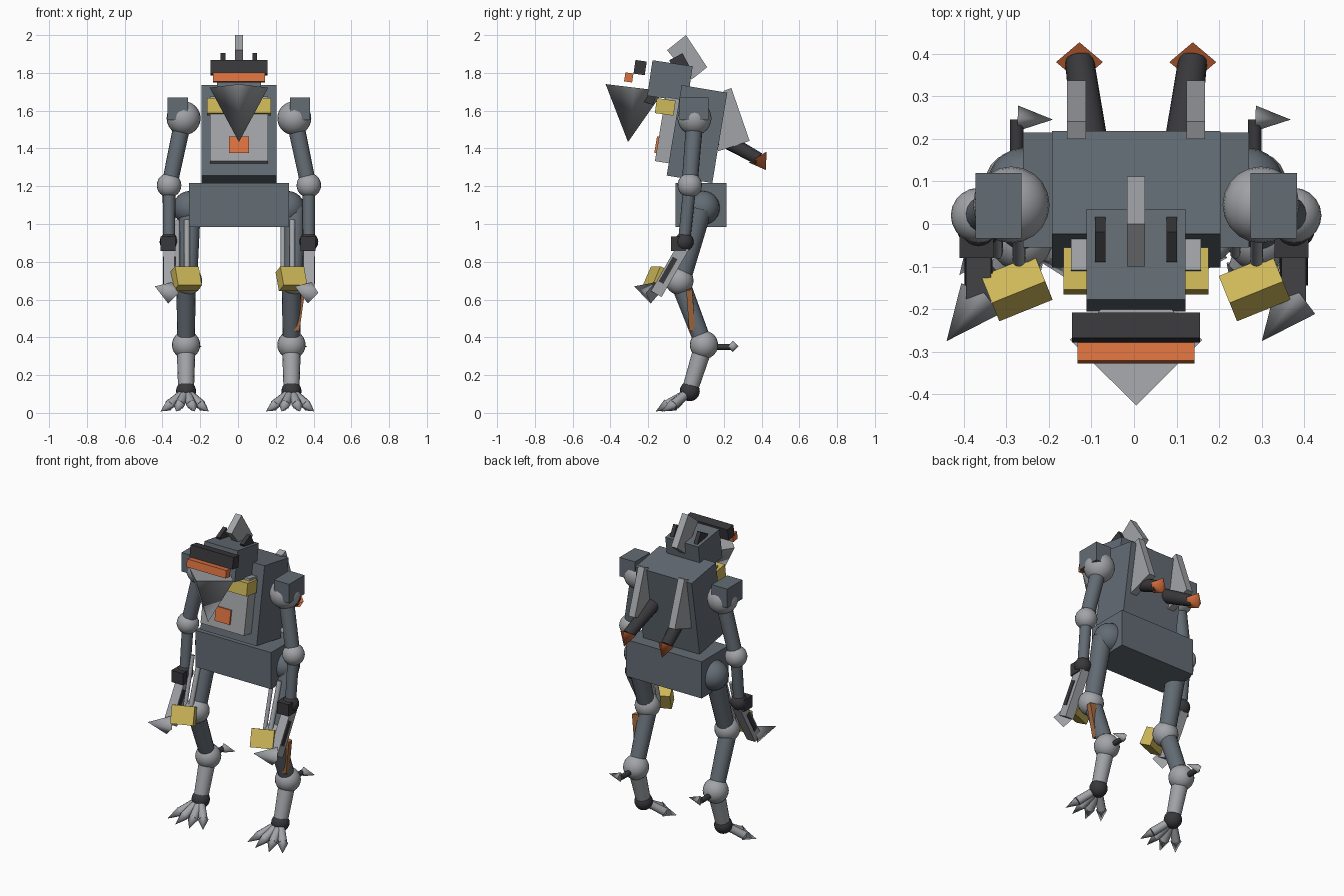
import bpy, bmesh, math
from mathutils import Vector, Matrix

if "Cube" in bpy.data.objects:
    bpy.data.objects.remove(bpy.data.objects["Cube"])


def mat(name, r, g, b):
    m = bpy.data.materials.new(name)
    m.diffuse_color = (r, g, b, 1)
    m.use_nodes = True
    m.node_tree.nodes["Principled BSDF"].inputs["Base Color"].default_value = m.diffuse_color
    return m


STEEL = mat("blue_steel", 0.125, 0.15, 0.175)
LIGHT = mat("light_metal", 0.36, 0.37, 0.39)
DARK = mat("dark_metal", 0.04, 0.04, 0.045)
ORANGE = mat("orange", 0.72, 0.17, 0.05)
YELLOW = mat("yellow", 0.62, 0.48, 0.10)
BROWN = mat("copper", 0.36, 0.14, 0.05)
CX = 0.005  # body centreline


def finish(name, bm, material, angle):
    bmesh.ops.recalc_face_normals(bm, faces=bm.faces[:])
    me = bpy.data.meshes.new(name)
    bm.to_mesh(me)
    bm.free()
    me.materials.append(material)
    ob = bpy.data.objects.new(name, me)
    bpy.context.collection.objects.link(ob)
    if angle:
        bpy.ops.object.select_all(action='DESELECT')
        ob.select_set(True)
        bpy.context.view_layer.objects.active = ob
        bpy.ops.object.shade_smooth_by_angle(angle=math.radians(angle))
    return ob


def box(name, c, size, m, rx=0, rz=0, ry=0):
    bm = bmesh.new()
    bmesh.ops.create_cube(bm, size=1)
    mx = (Matrix.Translation(c) @ Matrix.Rotation(math.radians(rz), 4, 'Z')
          @ Matrix.Rotation(math.radians(ry), 4, 'Y')
          @ Matrix.Rotation(math.radians(rx), 4, 'X') @ Matrix.Diagonal((*size, 1)))
    bmesh.ops.transform(bm, matrix=mx, verts=bm.verts[:])
    return finish(name, bm, m, 0)


def ball(name, c, r, m):
    bm = bmesh.new()
    bmesh.ops.create_uvsphere(bm, u_segments=20, v_segments=12, radius=r)
    bmesh.ops.translate(bm, vec=Vector(c), verts=bm.verts[:])
    return finish(name, bm, m, 40)


def rod(name, a, b, r1, r2, m, sides=16):
    a, b = Vector(a), Vector(b)
    d = b - a
    bm = bmesh.new()
    bmesh.ops.create_cone(bm, cap_ends=True, segments=sides, radius1=r1, radius2=r2, depth=d.length)
    mx = Matrix.Translation((a + b) / 2) @ d.to_track_quat('Z', 'Y').to_matrix().to_4x4()
    bmesh.ops.transform(bm, matrix=mx, verts=bm.verts[:])
    return finish(name, bm, m, 95 if sides == 4 else 40)


def spike(name, a, b, r, m):
    return rod(name, a, b, r, 0, m, 4)


def plate(name, profile, x, width, m):
    """Side profile (y, z) extruded along x."""
    bm = bmesh.new()
    f = bm.faces.new([bm.verts.new((x - width / 2, y, z)) for y, z in profile])
    ext = bmesh.ops.extrude_face_region(bm, geom=[f])
    vs = [v for v in ext['geom'] if isinstance(v, bmesh.types.BMVert)]
    bmesh.ops.translate(bm, vec=(width, 0, 0), verts=vs)
    return finish(name, bm, m, 0)


# Torso and pelvis
box("torso", (CX, 0.058, 1.476), (0.395, 0.245, 0.485), STEEL, rx=-9.4)
box("pelvis", (CX, 0.08, 1.10), (0.53, 0.27, 0.232), STEEL)
box("chest_plate", (CX, -0.097, 1.497), (0.305, 0.08, 0.345), LIGHT, rx=-9.4)
box("chest_core", (CX, -0.146, 1.418), (0.105, 0.03, 0.088), ORANGE, rx=-9.4)
box("collar", (CX, -0.11, 1.62), (0.34, 0.10, 0.08), YELLOW, rx=-8)

# Head
box("head", (CX, -0.085, 1.757), (0.232, 0.215, 0.19), STEEL, rx=-8.5)
box("brow", (CX, -0.243, 1.828), (0.30, 0.06, 0.073), DARK, rx=-8.5)
box("visor", (CX, -0.303, 1.776), (0.275, 0.043, 0.048), ORANGE, rx=-8.5)
box("jaw", (CX, -0.205, 1.665), (0.12, 0.08, 0.045), DARK, rx=-20)
spike("beak", (CX, -0.272, 1.722), (CX, -0.307, 1.434), 0.155, LIGHT)
plate("crest", [(-0.10, 1.92), (0, 2.0), (0.112, 1.83), (0.03, 1.765)], CX, 0.042, LIGHT)
for s in (-1, 1):
    box("ear_fin", (CX + s * 0.084, -0.035, 1.85), (0.025, 0.08, 0.08), DARK, rx=28)

# Back fins and exhausts
for s in (-1, 1):
    plate("back_fin", [(0.20, 1.705), (0.24, 1.72), (0.337, 1.44), (0.17, 1.385)],
          CX + s * 0.14, 0.044, LIGHT)
    rod("exhaust_pipe", (CX + s * 0.105, 0.17, 1.465), (CX + s * 0.133, 0.385, 1.345), 0.042, 0.034, DARK)
    spike("exhaust_tip", (CX + s * 0.133, 0.38, 1.354), (CX + s * 0.133, 0.423, 1.286), 0.055, ORANGE)

# Arms: joints are mirrored, claws lean the same way
for s in (-1, 1):
    ball("shoulder_ball", (CX + s * 0.293, 0.045, 1.56), 0.09, LIGHT)
    box("shoulder_pad", (CX + s * 0.323, 0.043, 1.61), (0.108, 0.153, 0.12), STEEL)
    rod("upper_arm", (CX + s * 0.30, 0.045, 1.53), (CX + s * 0.365, 0.02, 1.22), 0.045, 0.042, STEEL)
    x = CX + s * 0.37
    ball("elbow", (x, 0.02, 1.205), 0.065, LIGHT)
    rod("forearm", (x, 0.02, 1.20), (x, -0.01, 0.91), 0.034, 0.032, STEEL)
    ball("wrist", (x, -0.01, 0.905), 0.05, DARK)
    box("wrist_guard", (x - 0.005, -0.04, 0.895), (0.08, 0.08, 0.075), DARK)
    box("hand", (x, -0.085, 0.755), (0.058, 0.065, 0.29), LIGHT, rx=-30)
    box("hand_slot", (x + 0.029, -0.095, 0.755), (0.008, 0.028, 0.15), DARK, rx=-30)
    box("hand_slot", (x - 0.029, -0.095, 0.755), (0.008, 0.028, 0.15), DARK, rx=-30)
    spike("hand_claw", (x + 0.005, -0.175, 0.635), (x - 0.075, -0.275, 0.67), 0.058, LIGHT)

# Legs: same leg repeated on each side
for x in (-0.275, 0.283):
    ball("hip", (x + 0.02 * (1 if x < 0 else -1), 0.09, 1.085), 0.09, STEEL)
    rod("thigh", (x + 0.02, 0.08, 1.08), (x + 0.01, -0.02, 0.72), 0.058, 0.05, STEEL)
    rod("thigh_piston", (x + 0.005, 0.005, 1.02), (x + 0.005, -0.09, 0.73), 0.015, 0.015, LIGHT)
    rod("thigh_piston", (x - 0.045, 0.005, 1.02), (x - 0.045, -0.07, 0.73), 0.012, 0.012, LIGHT)
    ball("knee", (x + 0.01, -0.035, 0.70), 0.075, LIGHT)
    box("knee_pad", (x, -0.15, 0.71), (0.135, 0.075, 0.11), YELLOW, rx=-25, rz=22)
    rod("shin", (x, -0.035, 0.70), (x, 0.095, 0.36), 0.052, 0.046, STEEL)
    ball("ankle", (x, 0.095, 0.36), 0.075, LIGHT)
    rod("heel_rod", (x, 0.10, 0.35), (x, 0.245, 0.35), 0.016, 0.016, DARK)
    spike("heel_spur", (x + 0.002, 0.248, 0.352), (x + 0.085, 0.245, 0.352), 0.03, LIGHT)
    rod("lower_leg", (x, 0.095, 0.36), (x, 0.02, 0.12), 0.05, 0.042, LIGHT)
    ball("foot_joint", (x, 0.02, 0.115), 0.053, DARK)
    for dx, y in ((-0.09, -0.06), (-0.035, -0.10), (0.03, -0.10), (0.08, -0.07)):
        k = Vector((x + dx, y, 0.042))
        rod("toe", (x + dx * 0.2, 0.0, 0.10), k, 0.024, 0.026, LIGHT, 10)
        spike("toe_claw", k, (x + dx * 1.5, y - 0.06, 0.008), 0.032, LIGHT)

# Single copper plate on the right shin
box("shin_plate", (0.318, 0.025, 0.545), (0.045, 0.032, 0.22), BROWN, rx=4, ry=8)
